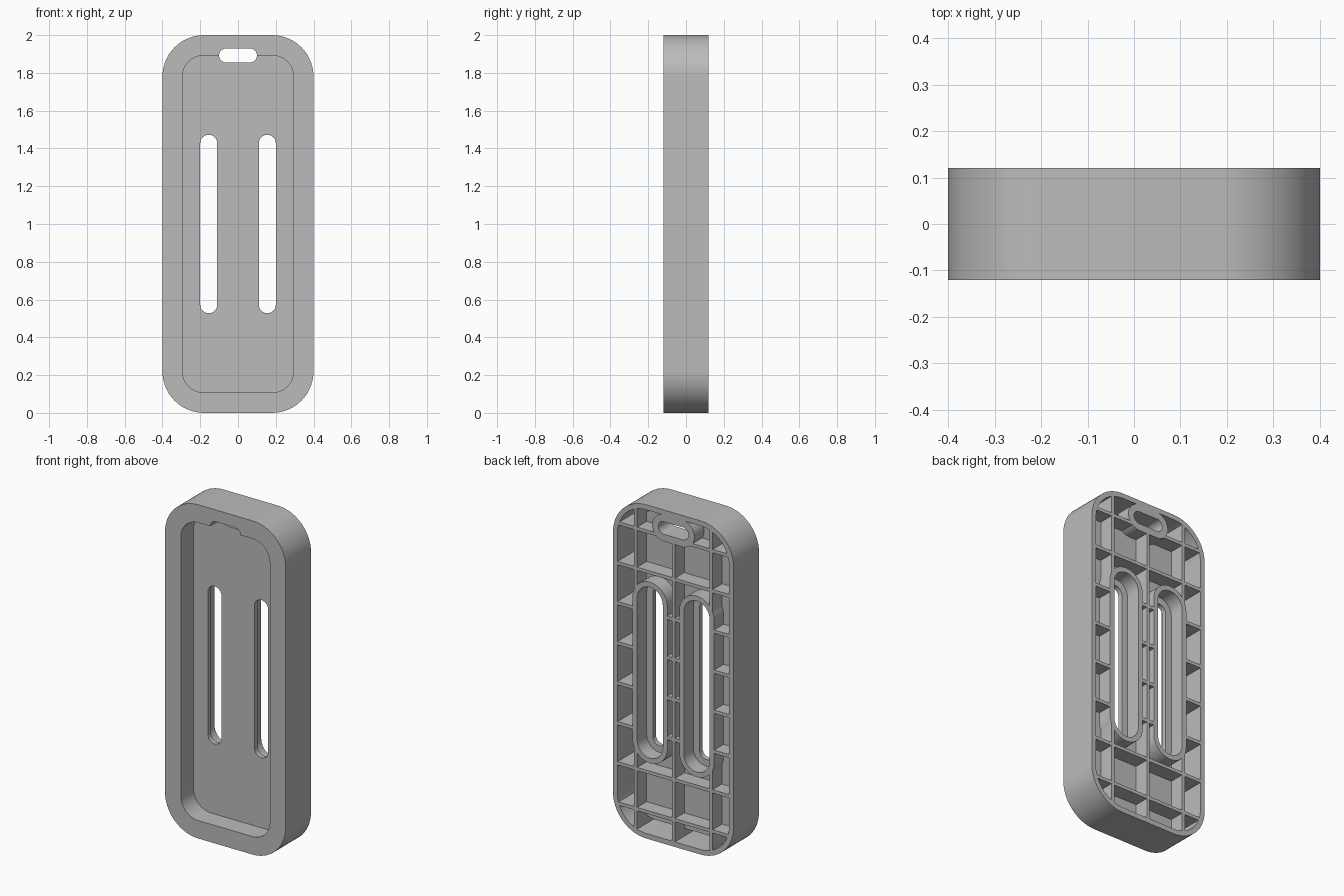
import bpy, bmesh, math

cube = bpy.data.objects.get("Cube")
if cube:
    bpy.data.objects.remove(cube, do_unlink=True)

grey = bpy.data.materials.new("plain grey")
grey.use_nodes = True
grey.diffuse_color = (0.5, 0.5, 0.5, 1)
grey.node_tree.nodes["Principled BSDF"].inputs["Base Color"].default_value = (0.5, 0.5, 0.5, 1)

FRONT, BACK = -0.12, 0.12
WALL = 0.03
OVER = 0.14          # ribs and walls run past the back, then get trimmed flush
MID = 1.0


def prism(name, half_w, half_h, radius, y0, y1, x=0.0, z=MID, steps=14):
    """Rounded rectangle in xz, extruded from y0 to y1."""
    bm = bmesh.new()
    outline = []
    corners = [(1, 1), (-1, 1), (-1, -1), (1, -1)]
    for i, (sx, sz) in enumerate(corners):
        count = steps if radius > 0 else 0
        for k in range(count + 1):
            a = math.pi / 2 * (i + (k / count if count else 0))
            px = x + sx * (half_w - radius) + radius * math.cos(a)
            pz = z + sz * (half_h - radius) + radius * math.sin(a)
            if outline and math.dist(outline[-1], (px, pz)) < 1e-5:
                continue
            outline.append((px, pz))
    if math.dist(outline[0], outline[-1]) < 1e-5:
        outline.pop()
    face = bm.faces.new([bm.verts.new((px, y0, pz)) for px, pz in outline])
    new = bmesh.ops.extrude_face_region(bm, geom=[face])["geom"]
    verts = [v for v in new if isinstance(v, bmesh.types.BMVert)]
    bmesh.ops.translate(bm, verts=verts, vec=(0, y1 - y0, 0))
    bmesh.ops.recalc_face_normals(bm, faces=bm.faces)
    mesh = bpy.data.meshes.new(name)
    bm.to_mesh(mesh)
    bm.free()
    mesh.materials.append(grey)
    obj = bpy.data.objects.new(name, mesh)
    bpy.context.collection.objects.link(obj)
    return obj


def combine(target, tool, operation):
    """Apply a boolean and discard the tool."""
    tool.hide_render = True
    bpy.context.view_layer.objects.active = target
    mod = target.modifiers.new("combine", "BOOLEAN")
    mod.object, mod.operation, mod.solver = tool, operation, "EXACT"
    bpy.ops.object.modifier_apply(modifier=mod.name)
    bpy.data.objects.remove(tool, do_unlink=True)


def add(*args, **kw):
    combine(body, prism("added_part", *args, **kw), "UNION")


def cut(*args, **kw):
    combine(body, prism("cutter", *args, **kw), "DIFFERENCE")


# Outer shell, hollow from the back
body = prism("holder_body", 0.4, 1.0, 0.22, FRONT, OVER)
cut(0.37, 0.97, 0.19, FRONT + WALL, 0.3)

# Tray behind the front recess
add(0.325, 0.9225, 0.145, -0.1, WALL)

# Stiffening ribs
for x in (-0.25, 0, 0.25):
    add(0.01, 0.97, 0, -0.1, OVER, x=x)
for k in range(8):
    add(0.38, 0.01, 0, -0.1, OVER, z=MID + 0.24 * (k - 3.5))

# Collars round the two long slots and the hanging hole
SLOT_X, SLOT_W, SLOT_H = 0.155, 0.045, 0.4725
HOLE_Z = 1.892
for side in (-1, 1):
    add(SLOT_W + 0.07, SLOT_H + 0.07, SLOT_W + 0.07, 0.01, OVER, x=side * SLOT_X)
add(0.14, 0.08, 0.08, -0.1, OVER, z=HOLE_Z)

# Front recess
cut(0.295, 0.8925, 0.115, -0.3, 0.0)

# Stepped slots and the hanging hole
for side in (-1, 1):
    cut(SLOT_W + 0.04, SLOT_H + 0.04, SLOT_W + 0.04, WALL - 0.001, 0.3, x=side * SLOT_X)
    cut(SLOT_W, SLOT_H, SLOT_W, -0.3, 0.3, x=side * SLOT_X)
cut(0.1, 0.0375, 0.0375, -0.3, 0.3, z=HOLE_Z)

# Trim everything flush at the back
cut(0.6, 1.2, 0, BACK, 0.4)

bpy.ops.object.select_all(action="DESELECT")
body.select_set(True)
bpy.context.view_layer.objects.active = body
bpy.ops.object.shade_smooth_by_angle(angle=math.radians(30))
